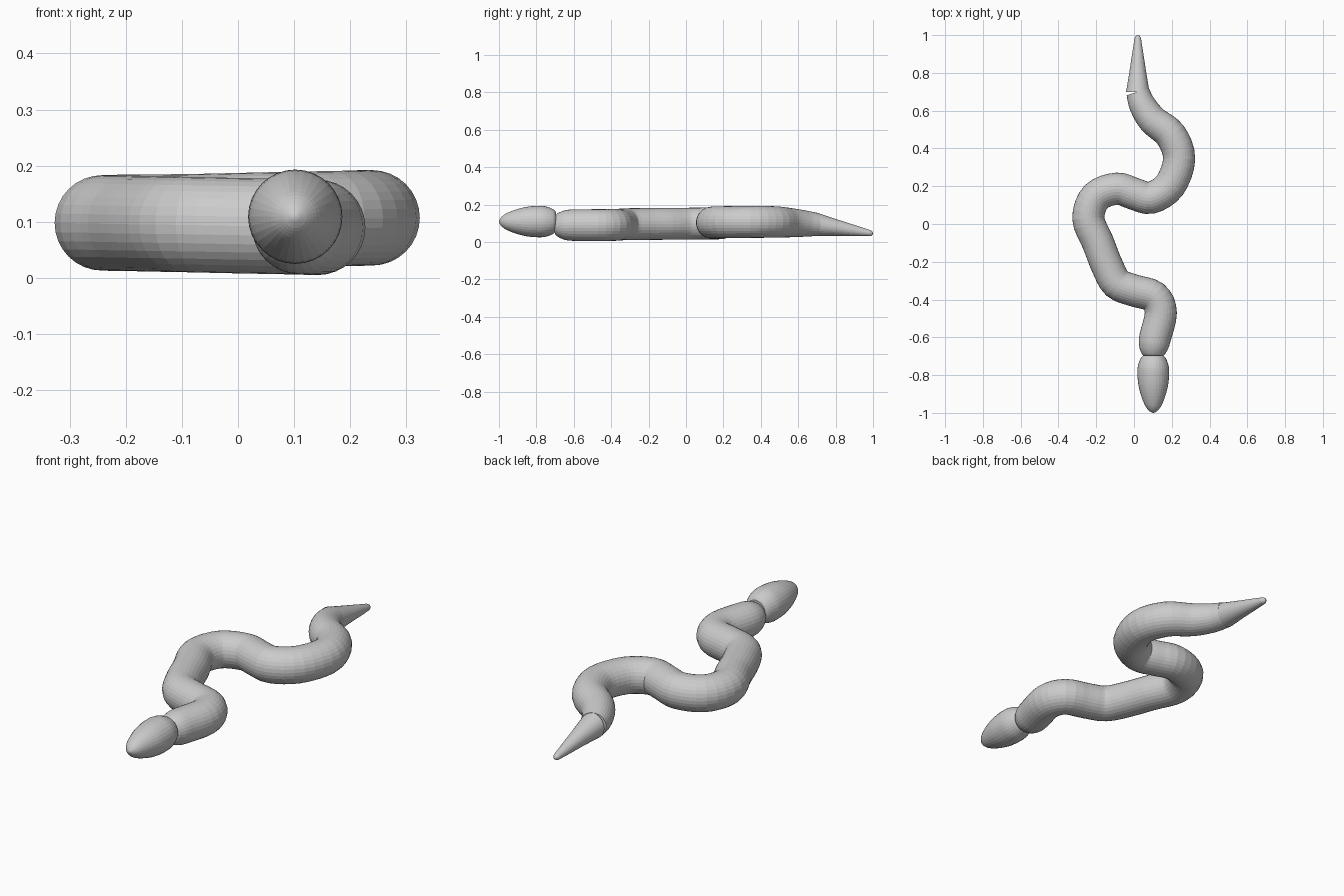
import bpy, bmesh, math
from mathutils import Vector

SIDES = 32


def spline(keys, steps):
    """Catmull-Rom through (x, y, z, radius) keys."""
    pts = [Vector(k) for k in keys]
    pts = [2 * pts[0] - pts[1]] + pts + [2 * pts[-1] - pts[-2]]
    out = []
    for i in range(1, len(pts) - 2):
        a, b, c, d = pts[i - 1:i + 3]
        for s in range(steps):
            t = s / steps
            out.append(0.5 * (2 * b + (c - a) * t + (2 * a - 5 * b + 4 * c - d) * t * t
                              + (3 * b - a - 3 * c + d) * t ** 3))
    return out + [pts[-2]]


def tube(name, rings):
    """Skin round rings along a path lying roughly in the ground plane."""
    bm = bmesh.new()
    loops = []
    for i, p in enumerate(rings):
        d = rings[min(i + 1, len(rings) - 1)] - rings[max(i - 1, 0)]
        t = Vector((d.x, d.y, 0)).normalized()
        side = Vector((-t.y, t.x, 0))
        c = Vector(p[:3])
        loops.append([bm.verts.new(c + p[3] * (side * math.cos(a) + Vector((0, 0, math.sin(a)))))
                      for a in (2 * math.pi * k / SIDES for k in range(SIDES))])
    for a, b in zip(loops, loops[1:]):
        for k in range(SIDES):
            j = (k + 1) % SIDES
            bm.faces.new((a[k], a[j], b[j], b[k]))
    bm.faces.new(loops[0])
    bm.faces.new(loops[-1][::-1])
    bmesh.ops.recalc_face_normals(bm, faces=bm.faces)
    mesh = bpy.data.meshes.new(name)
    bm.to_mesh(mesh)
    bm.free()
    obj = bpy.data.objects.new(name, mesh)
    bpy.context.collection.objects.link(obj)
    return obj


# Head: egg pointing to the front
head = [(-0.695, 0.05), (-0.71, 0.066), (-0.75, 0.081), (-0.79, 0.084), (-0.85, 0.079),
        (-0.91, 0.064), (-0.96, 0.044), (-0.985, 0.026), (-0.997, 0.01), (-1.0, 0.002)]
tube("head", spline([(0.102, y, 0.109, r) for y, r in head], 3))

# Body: winding tube, rounded off at the neck
body = [(0.100, -0.70, 0.091, 0.050), (0.101, -0.685, 0.091, 0.063), (0.104, -0.65, 0.09, 0.078),
        (0.112, -0.60, 0.09, 0.084), (0.142, -0.47, 0.09, 0.085), (0.105, -0.385, 0.091, 0.085),
        (0.0, -0.352, 0.093, 0.085), (-0.09, -0.315, 0.095, 0.085), (-0.143, -0.22, 0.096, 0.085),
        (-0.19, -0.10, 0.097, 0.085), (-0.242, 0.03, 0.098, 0.085), (-0.20, 0.145, 0.099, 0.085),
        (-0.09, 0.187, 0.10, 0.085), (0.0, 0.16, 0.102, 0.085), (0.09, 0.139, 0.104, 0.085),
        (0.19, 0.205, 0.106, 0.085), (0.239, 0.345, 0.107, 0.085), (0.195, 0.47, 0.107, 0.084),
        (0.10, 0.55, 0.104, 0.079), (0.045, 0.63, 0.099, 0.071), (0.02, 0.70, 0.094, 0.062)]
tube("body", spline(body, 4))

# Tail: straight cone with a blunt rounded tip
tail = [(0.70, 0.094, 0.062), (0.80, 0.078, 0.045), (0.90, 0.061, 0.030),
        (0.985, 0.047, 0.0165), (0.995, 0.046, 0.011), (1.0, 0.045, 0.003)]
tube("tail", [Vector((0.02, y, z, r)) for y, z, r in tail])
